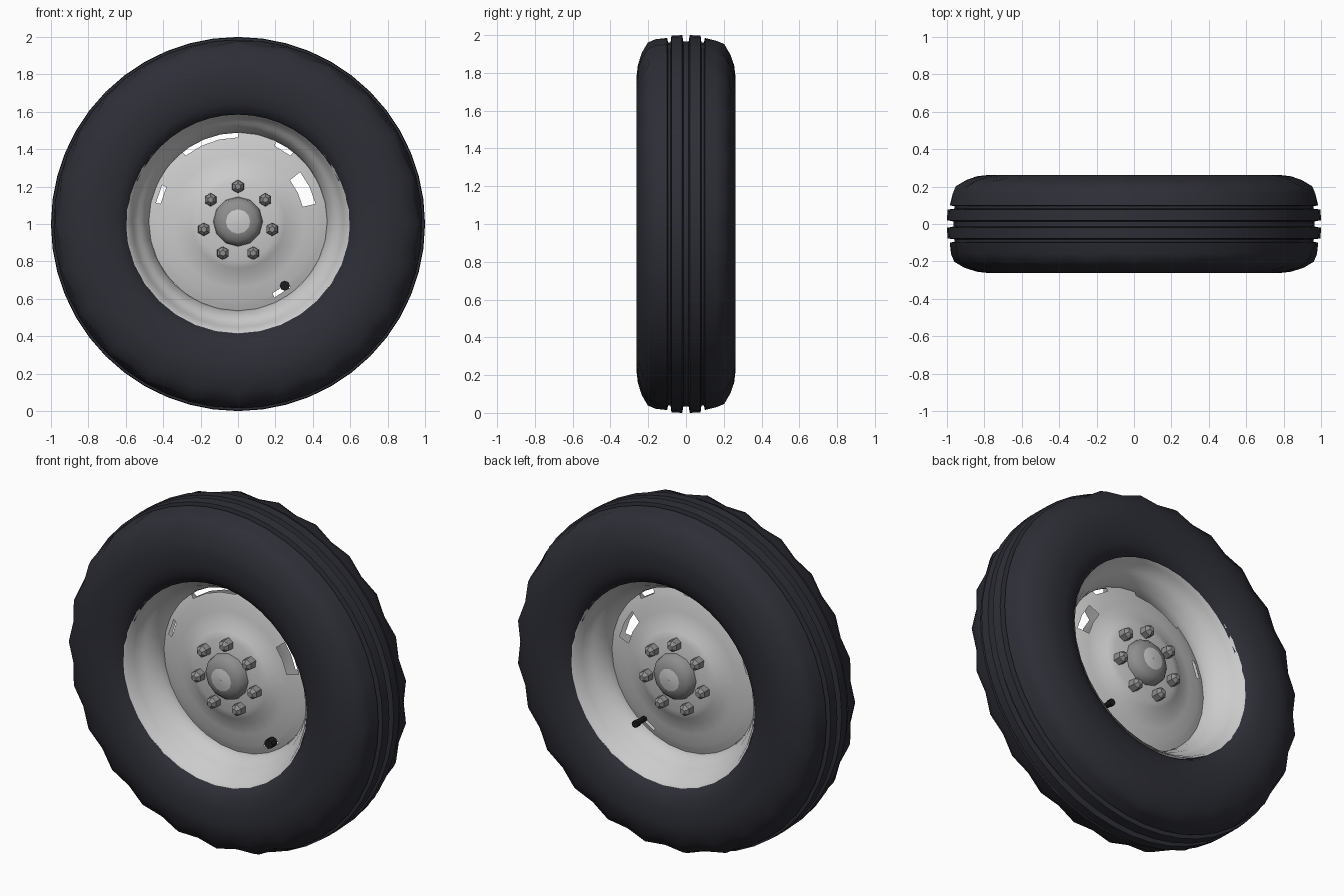
import bpy, bmesh, math
from mathutils import Matrix, Vector

if "Cube" in bpy.data.objects:
    bpy.data.objects.remove(bpy.data.objects["Cube"])

CZ = 1.0       # axle height


def material(name, r, g, b):
    m = bpy.data.materials.new(name)
    m.diffuse_color = (r, g, b, 1)
    m.use_nodes = True
    m.node_tree.nodes["Principled BSDF"].inputs["Base Color"].default_value = m.diffuse_color
    return m


RUBBER = material("black rubber", 0.027, 0.028, 0.038)
RIM = material("light grey paint", 0.60, 0.60, 0.60)
STEEL = material("mid grey steel", 0.27, 0.27, 0.27)
BLACK = material("valve black", 0.012, 0.012, 0.014)


def finish(bm, name, mats, angle=35):
    me = bpy.data.meshes.new(name)
    bm.to_mesh(me)
    bm.free()
    ob = bpy.data.objects.new(name, me)
    bpy.context.collection.objects.link(ob)
    for m in mats:
        me.materials.append(m)
    bpy.ops.object.select_all(action='DESELECT')
    ob.select_set(True)
    bpy.context.view_layer.objects.active = ob
    bpy.ops.object.shade_smooth_by_angle(angle=math.radians(angle))
    return ob


def lathe(bm, profile, n, cz=CZ, tweak=None):
    """Spin (radius, y) points round the axle."""
    rings = []
    for k in range(n):
        a = math.pi / 2 + 2 * math.pi * k / n
        ring = []
        for r, y in profile:
            if tweak:
                r, y = tweak(k, r, y)
            ring.append(bm.verts.new((r * math.cos(a), y, cz + r * math.sin(a))))
        rings.append(ring)
    for k in range(n):
        A, B = rings[k], rings[(k + 1) % n]
        for j in range(len(profile) - 1):
            bm.faces.new((A[j], B[j], B[j + 1], A[j + 1]))


def both_sides(half):
    """Front and back copies of a profile running from outside to inside."""
    return [[(r, -d) for r, d in half], [(r, d) for r, d in reversed(half)]]


# Tyre: sidewall, notched shoulder, ribbed tread
half = [(0.585, 0.195), (0.60, 0.218), (0.64, 0.243), (0.70, 0.258), (0.78, 0.262),
        (0.84, 0.255), (0.90, 0.232), (0.955, 0.20), (0.972, 0.16), (0.985, 0.10),
        (0.96, 0.095), (0.96, 0.082), (0.997, 0.077), (1.0, 0.02), (0.965, 0.014)]
profile = half + [(r, -y) for r, y in reversed(half)]


def notch(k, r, y):
    if 0.15 < abs(y) < 0.24 and r > 0.88:
        odd = (k + (y > 0)) % 2
        return r + (-0.012 if odd else 0.006), y * (0.975 if odd else 1.01)
    return r, y


bm = bmesh.new()
lathe(bm, profile, 48, tweak=notch)
finish(bm, "tyre", [RUBBER], 40)

# Rim barrel, tapering to the middle from both sides
RZ = 1.013
bar = [(0.60, 0.215), (0.585, 0.205), (0.565, 0.16), (0.535, 0.115), (0.52, 0.105),
       (0.485, 0.04), (0.475, 0.0)]
bm = bmesh.new()
lathe(bm, [(r, -d) for r, d in bar] + [(r, d) for r, d in reversed(bar[:-1])], 32, RZ)
finish(bm, "rim_barrel", [RIM])

# Wheel disc: raised plates on both faces, with vent holes near the edge
disc = [(0.477, 0.008), (0.45, 0.018), (0.425, 0.026), (0.355, 0.04), (0.29, 0.052),
        (0.25, 0.078), (0.21, 0.09), (0.10, 0.095)]
# hole: centre angle, angular half width, inner and outer radius
holes = [(26, 7, 0.35, 0.43), (-26, 6, 0.42, 0.46), (-58, 6, 0.42, 0.46),
         (58, 7, 0.44, 0.48), (110, 20, 0.455, 0.48), (161, 6, 0.42, 0.46)]
bm = bmesh.new()
for p in both_sides(disc):
    lathe(bm, p, 28, RZ)
gone = []
for f in bm.faces:
    c = f.calc_center_median()
    x, z = c.x, c.z - RZ
    r, a = math.hypot(x, z), math.degrees(math.atan2(z, x))
    if any(abs(a - h) <= w and lo < r < hi for h, w, lo, hi in holes):
        gone.append(f)
bmesh.ops.delete(bm, geom=gone, context='FACES')
finish(bm, "wheel_disc", [RIM])

# Hub caps with a paler centre
hub = [(0.135, 0.08), (0.128, 0.12), (0.105, 0.145), (0.065, 0.158), (0.001, 0.16)]
bm = bmesh.new()
for p in both_sides(hub):
    lathe(bm, p, 12, RZ)
for f in bm.faces:
    c = f.calc_center_median()
    f.material_index = int(math.hypot(c.x, c.z - RZ) < 0.06)
finish(bm, "hub_caps", [STEEL, RIM])

# Seven wheel nuts on each face
bm = bmesh.new()
for side in (-1, 1):
    for i in range(7):
        a = math.pi / 2 + 2 * math.pi * i / 7
        for r1, r2, y0, y1 in ((0.036, 0.034, 0.08, 0.13), (0.034, 0.016, 0.13, 0.15)):
            pos = Vector((0.187 * math.cos(a), side * (y0 + y1) / 2, RZ + 0.187 * math.sin(a)))
            turn = Matrix.Rotation(-side * math.pi / 2, 4, 'X')
            bmesh.ops.create_cone(bm, cap_ends=True, segments=6, radius1=r1, radius2=r2,
                                  depth=y1 - y0, matrix=Matrix.Translation(pos) @ turn)
finish(bm, "wheel_nuts", [STEEL], 25)

# Valve stem poking through the disc
bm = bmesh.new()
for r, y0, y1 in ((0.027, -0.075, -0.03), (0.016, -0.03, 0.09), (0.02, 0.09, 0.12)):
    pos = Vector((0.25, (y0 + y1) / 2, 0.67))
    bmesh.ops.create_cone(bm, cap_ends=True, segments=8, radius1=r, radius2=r, depth=y1 - y0,
                          matrix=Matrix.Translation(pos) @ Matrix.Rotation(-math.pi / 2, 4, 'X'))
finish(bm, "valve_stem", [BLACK], 30)
